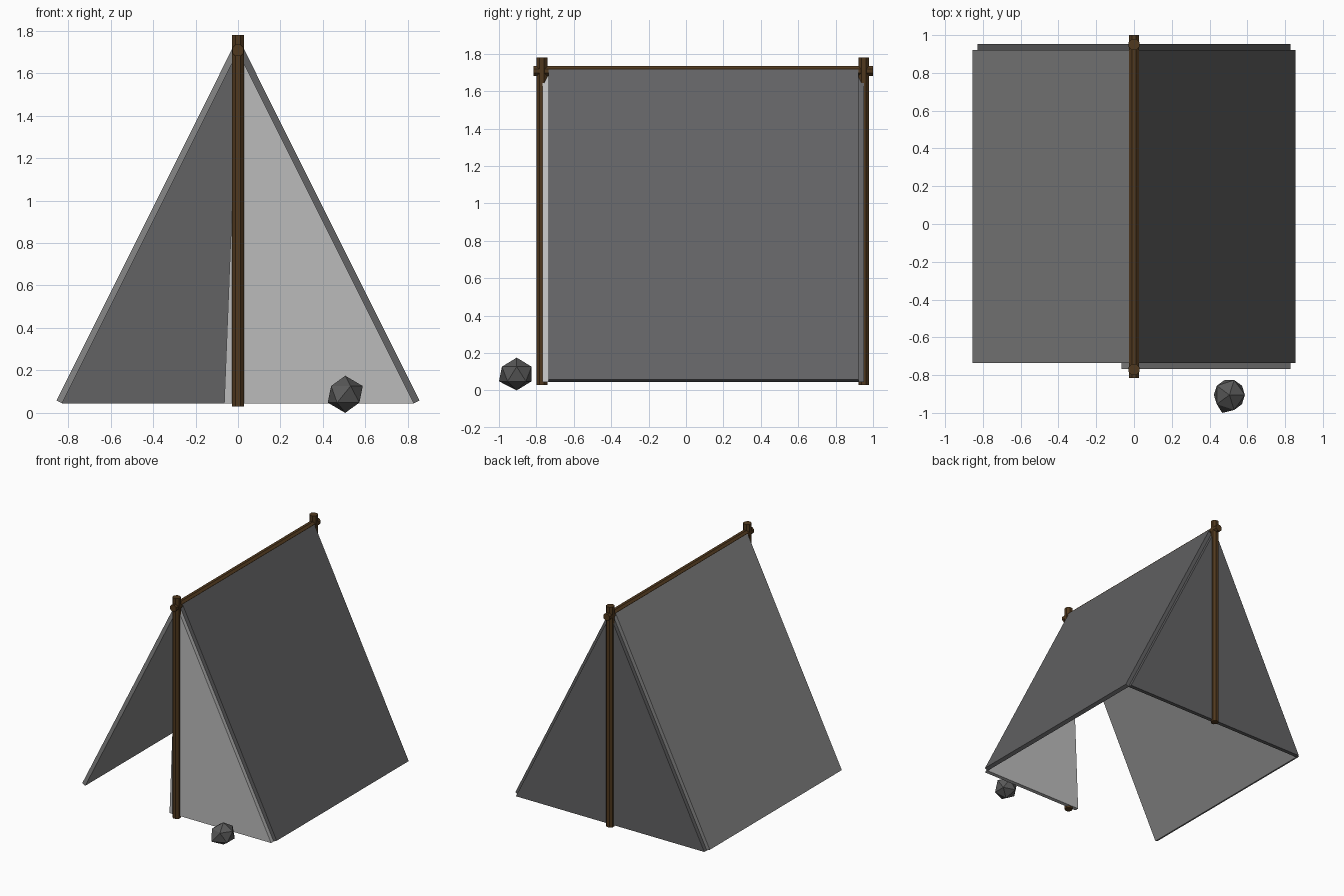
import bpy, bmesh, math
from mathutils import Vector, Matrix

if "Cube" in bpy.data.objects:
    bpy.data.objects.remove(bpy.data.objects["Cube"])


def material(name, r, g, b):
    m = bpy.data.materials.new(name)
    m.diffuse_color = (r, g, b, 1)
    m.use_nodes = True
    m.node_tree.nodes["Principled BSDF"].inputs["Base Color"].default_value = m.diffuse_color
    return m


WOOD = material("dark_wood", 0.08, 0.04, 0.013)
LIGHT = material("light_canvas", 0.50, 0.50, 0.50)
MID = material("mid_grey_canvas", 0.245, 0.245, 0.245)
DARK = material("dark_grey_canvas", 0.122, 0.122, 0.126)
STONE = material("stone", 0.10, 0.10, 0.10)


def finish(name, bm, mat):
    bmesh.ops.recalc_face_normals(bm, faces=bm.faces)
    me = bpy.data.meshes.new(name)
    bm.to_mesh(me)
    bm.free()
    me.materials.append(mat)
    ob = bpy.data.objects.new(name, me)
    bpy.context.collection.objects.link(ob)
    return ob


def sheet(name, profile, y0, y1, mat):
    """Extrude an x/z outline from y0 to y1."""
    bm = bmesh.new()
    face = bm.faces.new([bm.verts.new((x, y0, z)) for x, z in profile])
    new = bmesh.ops.extrude_face_region(bm, geom=[face])["geom"]
    verts = [v for v in new if isinstance(v, bmesh.types.BMVert)]
    bmesh.ops.translate(bm, verts=verts, vec=(0, y1 - y0, 0))
    finish(name, bm, mat)


def pole(name, a, b, apothem):
    """Eight-sided pole with flat sides facing the axes."""
    a, b = Vector(a), Vector(b)
    bm = bmesh.new()
    r = apothem / math.cos(math.pi / 8)
    bmesh.ops.create_cone(bm, cap_ends=True, segments=8, radius1=r, radius2=r,
                          depth=(b - a).length)
    rot = (b - a).to_track_quat('Z', 'Y').to_matrix().to_4x4()
    bm.transform(Matrix.Translation((a + b) / 2) @ rot
                 @ Matrix.Rotation(math.pi / 8, 4, 'Z'))
    finish(name, bm, WOOD)


# Wooden frame
pole("front_post", (0, -0.77, 0.03), (0, -0.77, 1.78), 0.029)
pole("back_post", (0, 0.95, 0.03), (0, 0.95, 1.78), 0.029)
pole("ridge_pole", (0, -0.815, 1.707), (0, 1.0, 1.707), 0.027)

# Sloping roof sheets
for side, name, mat in ((-1, "left_roof", MID), (1, "right_roof", DARK)):
    outline = [(0.0, 1.702), (0.828, 0.045), (0.855, 0.058), (0.027, 1.715)]
    sheet(name, [(side * x, z) for x, z in outline], -0.735, 0.922, mat)

# Back wall and the single closed door flap
sheet("back_wall", [(-0.828, 0.045), (0.828, 0.045), (0, 1.702)], 0.922, 0.953, DARK)
sheet("door_flap", [(-0.065, 0.045), (0.828, 0.045), (0, 1.702)], -0.767, -0.735, LIGHT)

# Rock by the door, with one corner pulled out
bm = bmesh.new()
bmesh.ops.create_icosphere(bm, subdivisions=1, radius=1)
for v in bm.verts:
    if v.co.y < -0.8 and v.co.z < 0:
        v.co.x *= 1.5
        v.co.y *= 1.2
    v.co = Vector((v.co.x * 0.092 + 0.505, v.co.y * 0.093 - 0.895, v.co.z * 0.0875 + 0.0875))
lowest = min(v.co.y for v in bm.verts)
bmesh.ops.translate(bm, verts=bm.verts, vec=(0, -1.0 - lowest, 0))
finish("rock", bm, STONE)
